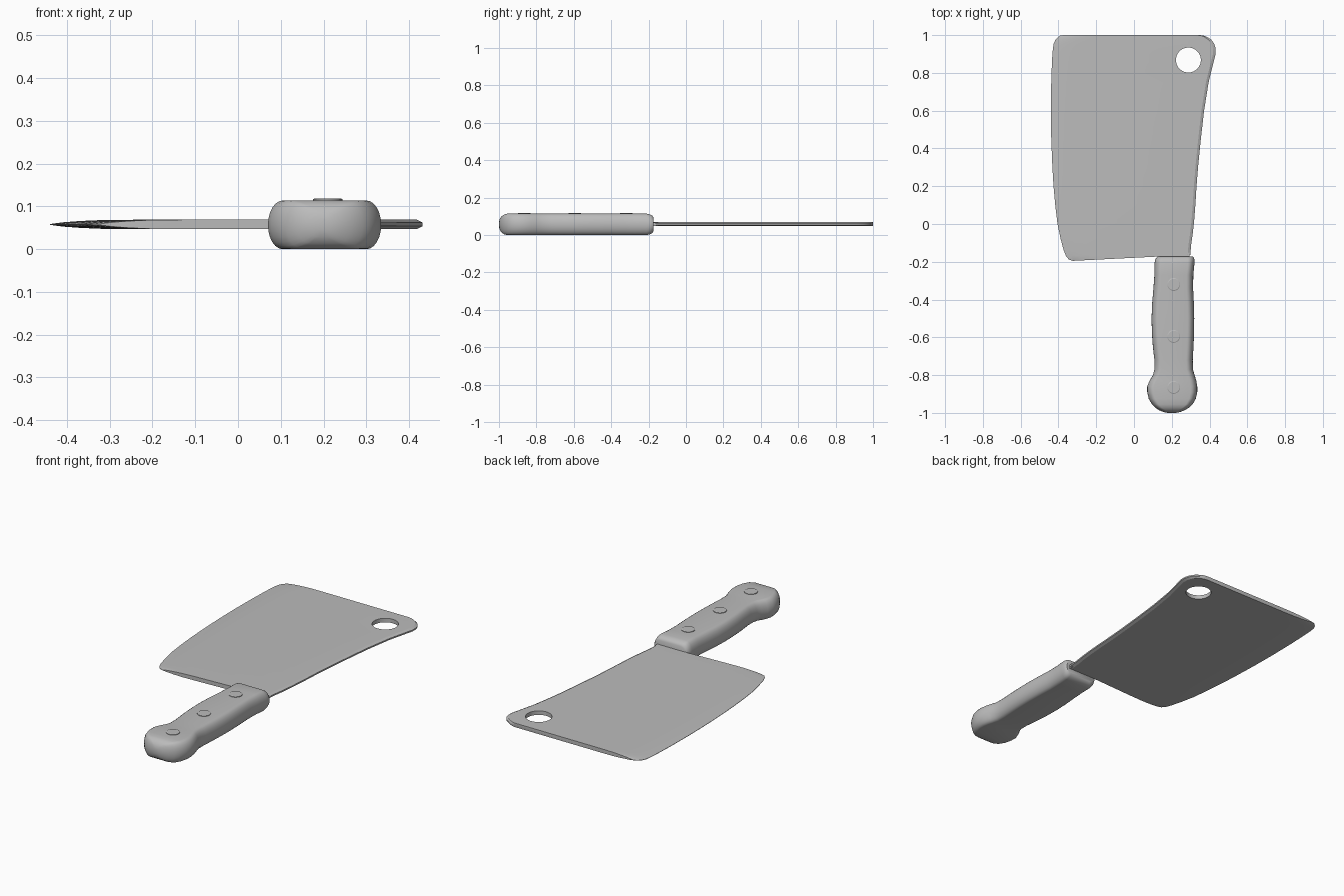
import bpy, bmesh, math

if "Cube" in bpy.data.objects:
    bpy.data.objects.remove(bpy.data.objects["Cube"], do_unlink=True)

MID = 0.058  # height of the blade's centre plane

steel = bpy.data.materials.new("plain grey")
steel.use_nodes = True
steel.diffuse_color = (0.5, 0.5, 0.5, 1)
steel.node_tree.nodes["Principled BSDF"].inputs["Base Color"].default_value = (0.5, 0.5, 0.5, 1)


def make(name, bm):
    bmesh.ops.recalc_face_normals(bm, faces=bm.faces)
    me = bpy.data.meshes.new(name)
    bm.to_mesh(me)
    bm.free()
    me.materials.append(steel)
    ob = bpy.data.objects.new(name, me)
    bpy.context.collection.objects.link(ob)
    return ob


def smooth(ob, angle=35):
    bpy.ops.object.select_all(action='DESELECT')
    ob.select_set(True)
    bpy.context.view_layer.objects.active = ob
    bpy.ops.object.shade_smooth_by_angle(angle=math.radians(angle))


def loft(name, rings):
    """Skin closed rings of points and cap both ends."""
    bm = bmesh.new()
    rows = [[bm.verts.new(p) for p in ring] for ring in rings]
    n = len(rows[0])
    for a, b in zip(rows, rows[1:]):
        for i in range(n):
            j = (i + 1) % n
            bm.faces.new((a[i], a[j], b[j], b[i]))
    bm.faces.new(rows[0])
    bm.faces.new(rows[-1][::-1])
    return make(name, bm)


def cylinder(name, x, y, z0, z1, r, crown=0.0):
    def ring(radius, z):
        return [(x + radius * math.cos(k * math.tau / 40),
                 y + radius * math.sin(k * math.tau / 40), z) for k in range(40)]
    rings = [ring(r, z0), ring(r, z1 - crown)]
    if crown:
        rings.append(ring(r * 0.88, z1))
    return loft(name, rings)


# Blade: rows of (y, cutting edge x, spine x), each a thin tapered section
blade_rows = [
    (-0.195, -0.325, 0.298), (-0.188, -0.345, 0.299), (-0.17, -0.36, 0.30),
    (-0.14, -0.372, 0.302), (-0.08, -0.388, 0.31), (0.0, -0.405, 0.318),
    (0.1, -0.417, 0.325), (0.2, -0.426, 0.331), (0.3, -0.432, 0.339),
    (0.45, -0.438, 0.354), (0.6, -0.44, 0.371), (0.75, -0.438, 0.395),
    (0.84, -0.435, 0.417), (0.9, -0.432, 0.432), (0.93, -0.429, 0.432),
    (0.955, -0.425, 0.424), (0.975, -0.416, 0.41), (0.99, -0.402, 0.387),
    (0.997, -0.39, 0.37), (1.0, -0.375, 0.35)]
# (distance in from the cutting edge, half thickness)
edge_taper = [(0.0, 0.001), (0.03, 0.005), (0.07, 0.008), (0.12, 0.0102), (0.2, 0.011)]
rings = []
for y, left, right in blade_rows:
    cols = [(left + d, h) for d, h in edge_taper]
    cols += [(right - 0.014, 0.011), (right, 0.004)]
    slant = 0.05 * max(0.0, 1 - (y + 0.195) / 0.3)
    pts = [(x, y + slant * (x - left), h) for x, h in cols]
    rings.append([(x, yy, MID + h) for x, yy, h in pts]
                 + [(x, yy, MID - h) for x, yy, h in reversed(pts)])
blade = loft("blade", rings)

# Hanging hole near the spine corner
cutter = cylinder("hole_cutter", 0.288, 0.868, -0.1, 0.2, 0.066)
cutter.hide_render = True
mod = blade.modifiers.new("hanging hole", 'BOOLEAN')
mod.operation = 'DIFFERENCE'
mod.solver = 'EXACT'
mod.object = cutter
bpy.context.view_layer.objects.active = blade
bpy.ops.object.modifier_apply(modifier=mod.name)
bpy.data.objects.remove(cutter, do_unlink=True)
smooth(blade, 25)

# Tang joining the blade to the handle
bm = bmesh.new()
bmesh.ops.create_cube(bm, size=1)
for v in bm.verts:
    v.co = (0.215 + v.co.x * 0.16, -0.2 + v.co.y * 0.1, MID + v.co.z * 0.02)
make("tang", bm)

# Handle: rows of (y, left x, right x, half height)
handle_rows = [
    (-1.0, 0.18, 0.22, 0.012), (-0.996, 0.158, 0.242, 0.028), (-0.987, 0.135, 0.267, 0.043),
    (-0.972, 0.112, 0.292, 0.053), (-0.955, 0.096, 0.31, 0.057), (-0.925, 0.078, 0.327, 0.057),
    (-0.89, 0.07, 0.335, 0.057), (-0.86, 0.07, 0.335, 0.057), (-0.83, 0.082, 0.33, 0.057),
    (-0.80, 0.1, 0.321, 0.057), (-0.77, 0.108, 0.312, 0.057), (-0.72, 0.108, 0.311, 0.057),
    (-0.65, 0.1, 0.315, 0.057), (-0.58, 0.095, 0.318, 0.057), (-0.5, 0.093, 0.319, 0.057),
    (-0.42, 0.096, 0.317, 0.057), (-0.34, 0.103, 0.313, 0.057), (-0.27, 0.108, 0.314, 0.057),
    (-0.21, 0.109, 0.32, 0.057), (-0.192, 0.111, 0.32, 0.053), (-0.18, 0.117, 0.318, 0.046),
    (-0.173, 0.125, 0.313, 0.036)]
rings = []
for y, left, right, h in handle_rows:
    w = min(0.035, (right - left) * 0.4)  # width of the rounded side
    arc = [math.radians(-90 + 180 * k / 12) for k in range(13)]
    ring = [(right - w + w * math.cos(a), y, 0.057 + h * math.sin(a)) for a in arc]
    ring += [(left + w - w * math.cos(a), y, 0.057 + h * math.sin(a)) for a in reversed(arc)]
    rings.append(ring)
smooth(loft("handle", rings), 40)

# Rivets standing slightly proud of the handle's upper face
for i, y in enumerate((-0.32, -0.595, -0.865)):
    smooth(cylinder(f"rivet_{i + 1}", 0.21, y, 0.003, 0.119, 0.034, 0.002), 20)
